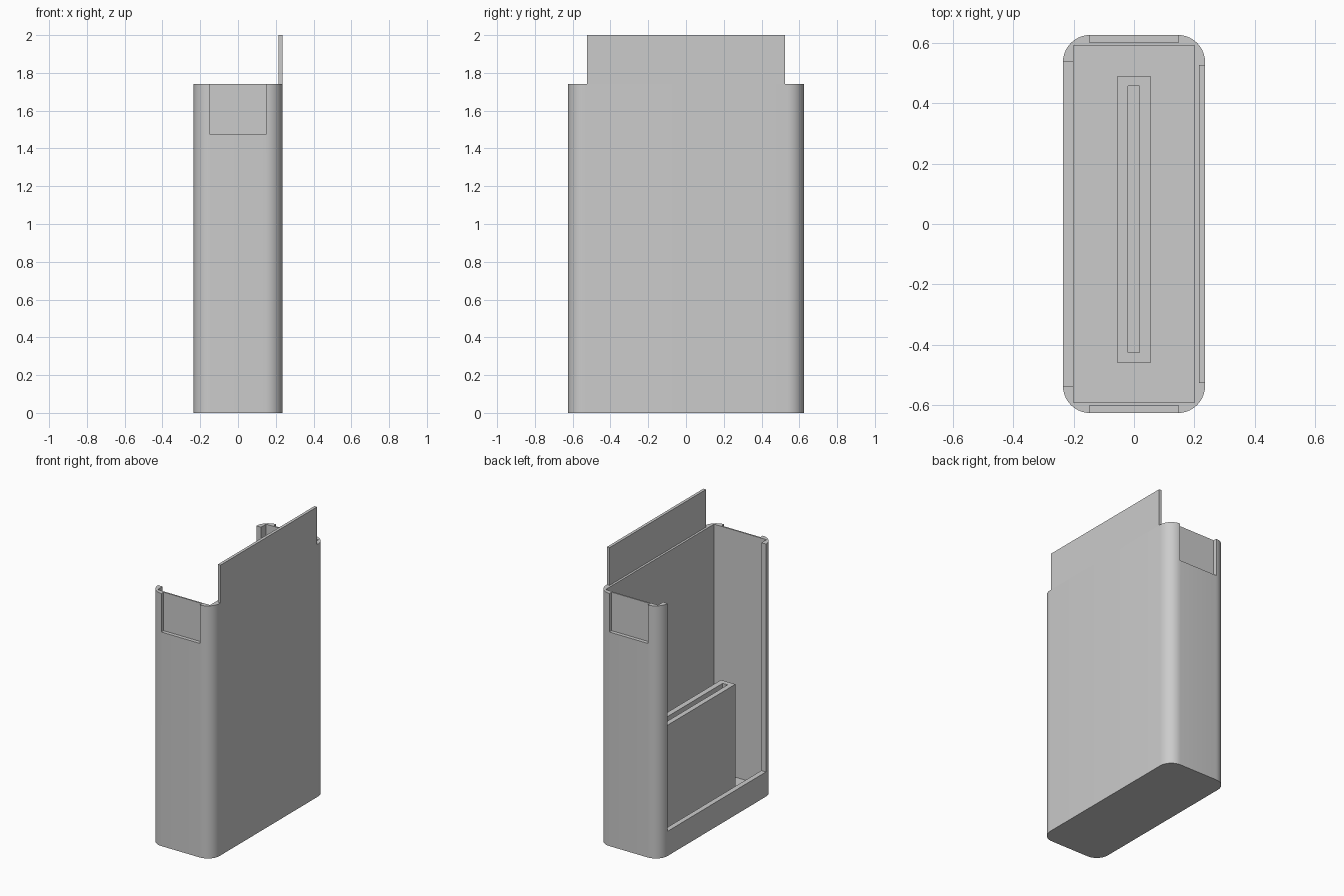
import bpy, bmesh, math

cube = bpy.data.objects.get("Cube")
if cube:
    bpy.data.objects.remove(cube, do_unlink=True)

GREY = (0.6, 0.6, 0.6, 1)
grey = bpy.data.materials.new("plain grey")
grey.use_nodes = True
grey.diffuse_color = GREY
grey.node_tree.nodes["Principled BSDF"].inputs["Base Color"].default_value = GREY

HX, HY, TOP = 0.235, 0.625, 1.74    # outer half sizes and case height
WALL, RADIUS = 0.035, 0.09
FLOOR = 0.04


def add_object(name, bm):
    bmesh.ops.recalc_face_normals(bm, faces=bm.faces)
    mesh = bpy.data.meshes.new(name)
    bm.to_mesh(mesh)
    bm.free()
    mesh.materials.append(grey)
    obj = bpy.data.objects.new(name, mesh)
    bpy.context.collection.objects.link(obj)
    return obj


def box(name, low, high):
    bm = bmesh.new()
    bmesh.ops.create_cube(bm, size=1)
    for v in bm.verts:
        v.co = [a + (b - a) * (c + 0.5) for a, b, c in zip(low, high, v.co)]
    return add_object(name, bm)


def rounded_block(name, hx, hy, r, height, steps=10):
    bm = bmesh.new()
    ring = []
    for q, (sx, sy) in enumerate([(1, 1), (-1, 1), (-1, -1), (1, -1)]):
        for i in range(steps + 1):
            a = math.pi / 2 * (q + i / steps)
            ring.append(bm.verts.new((sx * (hx - r) + r * math.cos(a),
                                      sy * (hy - r) + r * math.sin(a), 0)))
    base = bm.faces.new(ring)
    top = bmesh.ops.extrude_face_region(bm, geom=[base], use_keep_orig=True)
    for v in top["geom"]:
        if isinstance(v, bmesh.types.BMVert):
            v.co.z = height
    return add_object(name, bm)


def activate(obj):
    bpy.ops.object.select_all(action="DESELECT")
    obj.select_set(True)
    bpy.context.view_layer.objects.active = obj


def cut(target, low, high):
    cutter = box("cutter", low, high)
    cutter.hide_render = True
    mod = target.modifiers.new("cut", "BOOLEAN")
    mod.operation = "DIFFERENCE"
    mod.solver = "EXACT"
    mod.object = cutter
    activate(target)
    bpy.ops.object.modifier_apply(modifier=mod.name)
    bpy.data.objects.remove(cutter, do_unlink=True)


# Case: rounded outside, square cavity
case = rounded_block("case", HX, HY, RADIUS, TOP)
cut(case, (WALL - HX, WALL - HY, FLOOR), (HX - WALL, HY - WALL, 2))
# Tall opening in one broad side
cut(case, (-0.3, -0.535, 0.17), (-0.15, 0.535, 2))
# Shallow recess at the top of each narrow end
for low_y, high_y in ((-0.7, -0.6), (0.6, 0.7)):
    cut(case, (-0.147, low_y, 1.475), (0.147, high_y, 2))
activate(case)
bpy.ops.object.shade_smooth_by_angle(angle=math.radians(30))

# Thin tab rising from the closed broad side
box("top_tab", (0.215, -0.525, TOP), (HX, 0.525, 2))

# Slotted holder standing on the cavity floor
holder = box("slotted_holder", (-0.055, -0.46, FLOOR), (0.055, 0.49, 0.755))
cut(holder, (-0.02, -0.425, FLOOR + WALL), (0.018, 0.457, 1))
